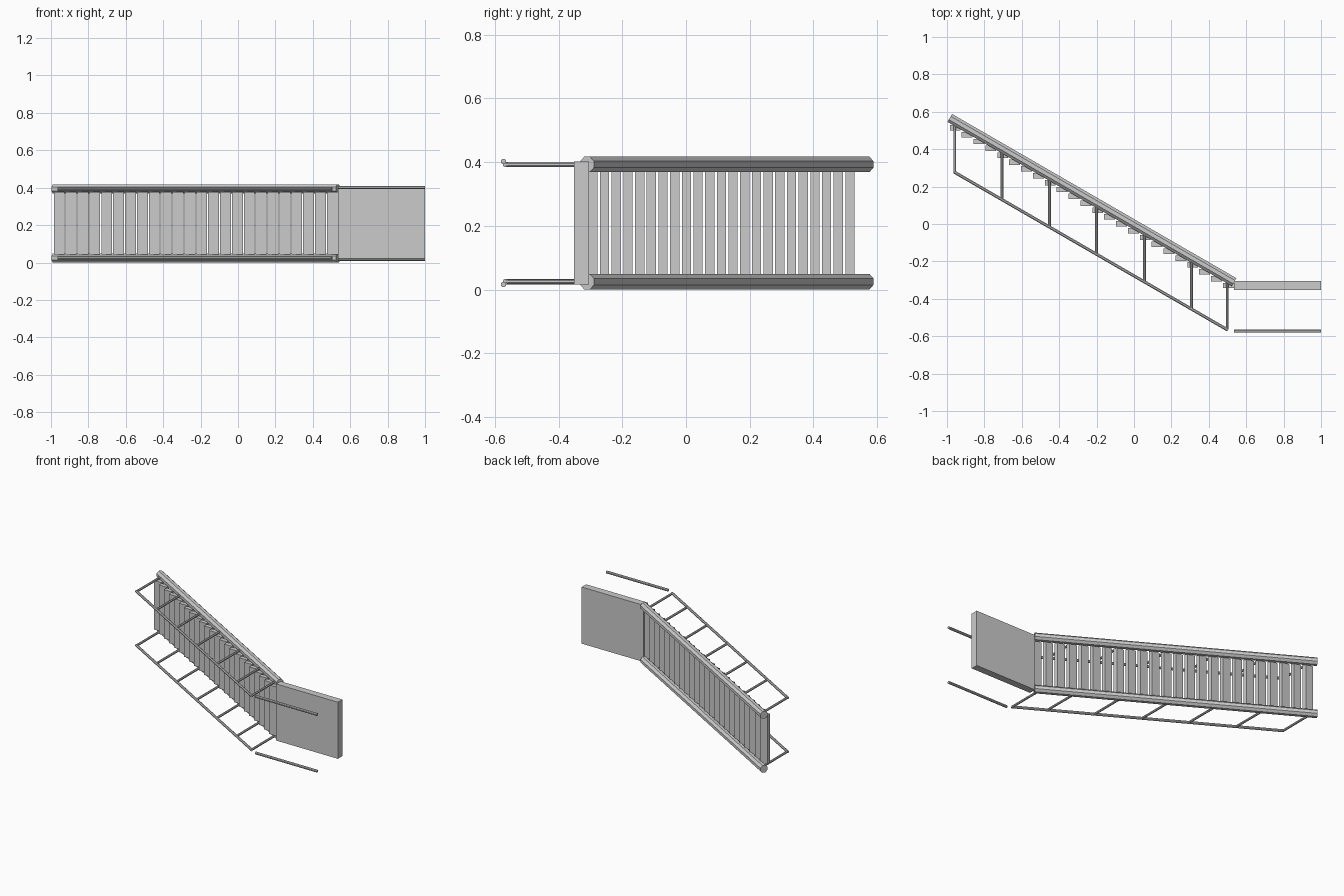
import bpy, bmesh, math
from mathutils import Vector

if "Cube" in bpy.data.objects:
    bpy.data.objects.remove(bpy.data.objects["Cube"])

grey = bpy.data.materials.new("light_grey")
grey.diffuse_color = (0.6, 0.6, 0.6, 1)
grey.use_nodes = True
grey.node_tree.nodes["Principled BSDF"].inputs["Base Color"].default_value = grey.diffuse_color

MID_Z = 0.209            # mirror plane between the two sides of the stair
SLOPE = math.tan(math.radians(30))


def finish(name, bm):
    bmesh.ops.recalc_face_normals(bm, faces=bm.faces)
    me = bpy.data.meshes.new(name)
    bm.to_mesh(me)
    bm.free()
    me.materials.append(grey)
    ob = bpy.data.objects.new(name, me)
    bpy.context.collection.objects.link(ob)
    return ob


def box(name, lo, hi):
    bm = bmesh.new()
    bmesh.ops.create_cube(bm, size=1)
    for v in bm.verts:
        v.co = [lo[i] + (v.co[i] + 0.5) * (hi[i] - lo[i]) for i in range(3)]
    return finish(name, bm)


def rod(name, a, b, r, sides=8):
    # straight capped bar lying in an xy plane, with a flat facing z
    a, b = Vector(a), Vector(b)
    d = (b - a).normalized()
    up = Vector((0, 0, 1))
    side = d.cross(up)
    bm = bmesh.new()
    rings = []
    for p in (a, b):
        ring = []
        for i in range(sides):
            t = 2 * math.pi * (i + 0.5) / sides
            ring.append(bm.verts.new(p + side * math.cos(t) * r + up * math.sin(t) * r))
        rings.append(ring)
    for i in range(sides):
        j = (i + 1) % sides
        bm.faces.new((rings[0][i], rings[0][j], rings[1][j], rings[1][i]))
    bm.faces.new(rings[0])
    bm.faces.new(rings[1])
    return finish(name, bm)


def stringer_y(x):
    return 0.567 - (x + 0.985) * SLOPE


def rail_y(x):
    return 0.277 - (x + 0.96) * SLOPE


# treads
for i in range(24):
    x, y = -0.985 + i * 0.0635, 0.500 - i * 0.0635 * SLOPE
    box(f"tread_{i + 1}", (x, y, 0.042), (x + 0.058, y + 0.029, 0.376))

# landing slab
box("landing", (0.535, -0.352, 0.016), (1.0, -0.304, 0.402))

# both sides: stringer, sloping handrail, balusters, landing handrail
for label, s in (("lower", -1), ("upper", 1)):
    z = MID_Z + s * 0.184
    rod(f"{label}_stringer", (-0.985, stringer_y(-0.985), z),
        (0.535, stringer_y(0.535), z), 0.0265)
    rod(f"{label}_stair_handrail", (-0.962, rail_y(-0.962), z),
        (0.502, rail_y(0.502), z), 0.009)
    for k, x in enumerate((-0.958, -0.706, -0.452, -0.2, 0.056, 0.308, 0.498)):
        rod(f"{label}_baluster_{k + 1}", (x, rail_y(x), z),
            (x, stringer_y(x), z), 0.008)
    zl = MID_Z + s * 0.193
    rod(f"{label}_landing_handrail", (0.535, -0.573, zl), (1.0, -0.573, zl), 0.009)
